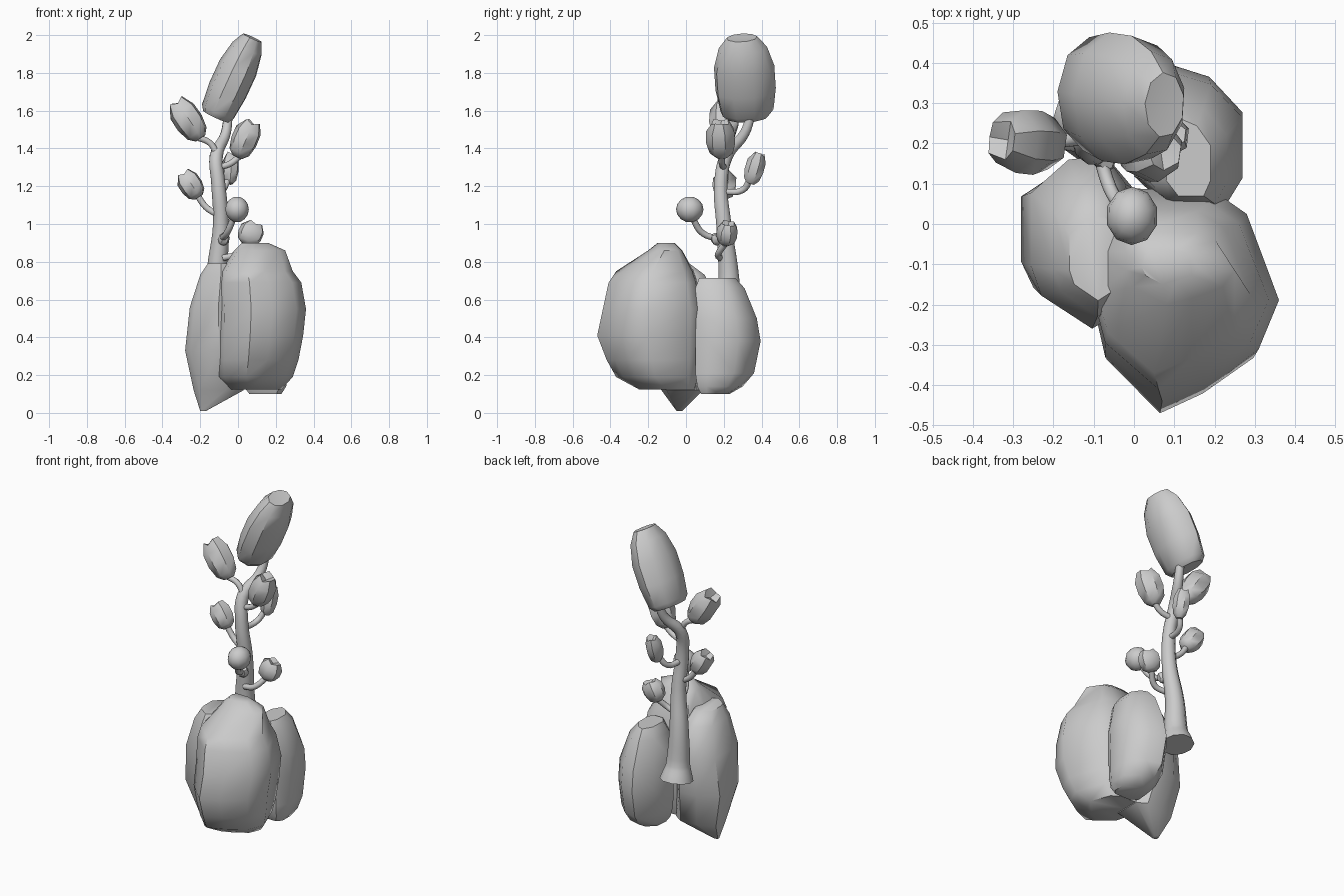
import bpy, bmesh, math
from mathutils import Vector

if "Cube" in bpy.data.objects:
    bpy.data.objects.remove(bpy.data.objects["Cube"])


def mesh_object(name, loops, dent=None, angle=45):
    """Skin consecutive loops of points; optional dented end cap."""
    bm = bmesh.new()
    rings = [[bm.verts.new(p) for p in loop] for loop in loops]
    n = len(rings[0])
    for a, b in zip(rings, rings[1:]):
        for i in range(n):
            j = (i + 1) % n
            bm.faces.new((a[i], a[j], b[j], b[i]))
    bm.faces.new(rings[0][::-1])
    if dent is None:
        bm.faces.new(rings[-1])
    else:
        c = bm.verts.new(dent)
        for i in range(n):
            bm.faces.new((rings[-1][i], rings[-1][(i + 1) % n], c))
    bmesh.ops.recalc_face_normals(bm, faces=bm.faces)
    me = bpy.data.meshes.new(name)
    bm.to_mesh(me)
    bm.free()
    ob = bpy.data.objects.new(name, me)
    bpy.context.collection.objects.link(ob)
    smooth(ob, angle)


def smooth(ob, angle):
    bpy.ops.object.select_all(action='DESELECT')
    ob.select_set(True)
    bpy.context.view_layer.objects.active = ob
    if ob.type == 'CURVE':
        bpy.ops.object.convert(target='MESH')
    bpy.ops.object.shade_smooth_by_angle(angle=math.radians(angle))


def bulb(name, outline, rings):
    """Fit the plan outline into each ring's (z, x0, x1, y0, y1) bounds."""
    xs, ys = [p[0] for p in outline], [p[1] for p in outline]
    u = [((x - min(xs)) / (max(xs) - min(xs)), (y - min(ys)) / (max(ys) - min(ys)))
         for x, y in outline]
    mesh_object(name, [[(x0 + a * (x1 - x0), y0 + b * (y1 - y0), z) for a, b in u]
                       for z, x0, x1, y0, y1 in rings])


def bud(name, base, tip, width, depth, profile, sides=7, dent=0.0, jag=0.0):
    """Closed bud along an axis, width across x/z and depth across y."""
    base, tip = Vector(base), Vector(tip)
    axis = tip - base
    v = Vector((0, 1, 0))
    v = (v - axis.normalized() * v.dot(axis.normalized())).normalized()
    u = v.cross(axis).normalized()
    loops = []
    for k, (t, r) in enumerate(profile):
        loop = []
        for i in range(sides):
            a = 2 * math.pi * i / sides + 0.3
            lift = jag * (-1) ** i if k == len(profile) - 1 else 0
            loop.append(base + axis * (t + lift) + u * math.cos(a) * r * width / 2
                        + v * math.sin(a) * r * depth / 2)
        loops.append(loop)
    mesh_object(name, loops, base + axis * (profile[-1][0] - dent))


def tube(name, points):
    """Smooth stalk through (x, y, z, radius) points."""
    cu = bpy.data.curves.new(name, 'CURVE')
    cu.dimensions = '3D'
    cu.bevel_depth = 1
    cu.bevel_resolution = 3
    cu.resolution_u = 5
    cu.use_fill_caps = True
    sp = cu.splines.new('BEZIER')
    sp.bezier_points.add(len(points) - 1)
    for bp, (x, y, z, r) in zip(sp.bezier_points, points):
        bp.co = (x, y, z)
        bp.radius = r
        bp.handle_left_type = bp.handle_right_type = 'AUTO'
    ob = bpy.data.objects.new(name, cu)
    bpy.context.collection.objects.link(ob)
    smooth(ob, 60)


# Three large bulbs at the base
bulb("front_bulb",
     [(-.10, -.05), (-.10, -.20), (-.07, -.33), (.07, -.47), (.18, -.42),
      (.31, -.33), (.36, -.20), (.28, .03), (.20, .09), (-.05, .10)],
     [(.125, -.04, .23, -.25, .05), (.19, -.10, .29, -.37, .07), (.28, -.10, .32, -.42, .08),
      (.41, -.10, .345, -.47, .09), (.55, -.10, .36, -.44, .09), (.69, -.10, .335, -.41, .06),
      (.75, -.09, .29, -.37, .04), (.86, -.02, .25, -.20, -.02), (.90, .02, .16, -.15, -.06)])
bulb("left_bulb",
     [(-.28, .08), (-.28, -.10), (-.25, -.17), (-.10, -.25), (0, -.20),
      (0, .10), (-.06, .17), (-.17, .16)],
     [(.01, -.20, -.17, -.05, -.02), (.12, -.235, .03, -.13, .09), (.33, -.28, 0, -.23, .15),
      (.56, -.255, -.02, -.26, .17), (.73, -.20, -.03, -.23, .10), (.79, -.16, -.05, -.19, .02)])
bulb("rear_bulb",
     [(.01, .12), (.02, .30), (.10, .40), (.19, .37), (.27, .28),
      (.27, .12), (.23, .05), (.08, .05)],
     [(.10, .06, .23, .08, .23), (.14, .03, .255, .06, .30), (.21, .01, .265, .05, .36),
      (.38, 0, .27, .05, .395), (.50, .01, .27, .05, .375), (.66, .04, .23, .05, .31),
      (.715, .08, .19, .07, .26)])

# Main stem with flared foot
tube("main_stem", [(-.11, .25, .46, .095), (-.11, .235, .55, .068), (-.11, .225, .75, .055),
                   (-.09, .20, 1.0, .042), (-.105, .185, 1.22, .037), (-.115, .215, 1.36, .035),
                   (-.065, .31, 1.48, .027), (-.05, .35, 1.60, .023)])

# Side stalks
stalks = [
    [(-.11, .21, 1.37), (-.15, .21, 1.43), (-.22, .20, 1.46)],
    [(-.10, .20, 1.30), (-.04, .19, 1.32), (.01, .19, 1.36)],
    [(-.11, .19, 1.05), (-.17, .20, 1.09), (-.22, .20, 1.16)],
    [(-.10, .19, 1.17), (-.08, .30, 1.18), (-.05, .34, 1.24)],
    [(-.09, .19, .92), (-.06, .09, .95), (-.02, .03, 1.04)],
    [(-.08, .18, .82), (-.01, .17, .84), (.05, .21, .90)],
]
for i, pts in enumerate(stalks):
    tube(f"side_stalk_{i + 1}", [(*p, .017) for p in pts])

# Top bud
bud("top_bud", (-.125, .325, 1.55), (.08, .295, 1.995), .215, .325,
    [(.04, .70), (.10, .88), (.35, 1.0), (.62, 1.0), (.85, .80), (.98, .50)], sides=9, dent=.01)

# Side buds with notched tips
shape = [(.02, .40), (.15, .80), (.42, 1.0), (.72, .98), (.94, .60)]
for name, base, tip, w, d in [
        ("left_high_bud", (-.195, .20, 1.45), (-.335, .21, 1.655), .155, .165),
        ("right_high_bud", (-.005, .19, 1.35), (.08, .18, 1.55), .145, .16),
        ("left_low_bud", (-.205, .20, 1.14), (-.295, .21, 1.275), .125, .13),
        ("back_bud", (-.045, .34, 1.21), (-.035, .39, 1.38), .09, .105),
        ("right_low_bud", (.04, .21, .89), (.095, .225, 1.01), .135, .115)]:
    bud(name, base, tip, w, d, shape, sides=7, dent=.10, jag=.04)

# Round front bud
bud("front_bud", (-.005, .02, 1.01), (-.005, .02, 1.145), .13, .145,
    [(0, .25), (.12, .65), (.3, .92), (.5, 1.0), (.7, .92), (.88, .65), (.99, .25)], sides=10)

# Small node at the foot of a stalk
bud("stem_node", (-.085, .17, .89), (-.065, .15, .95), .06, .06, shape, sides=6)
